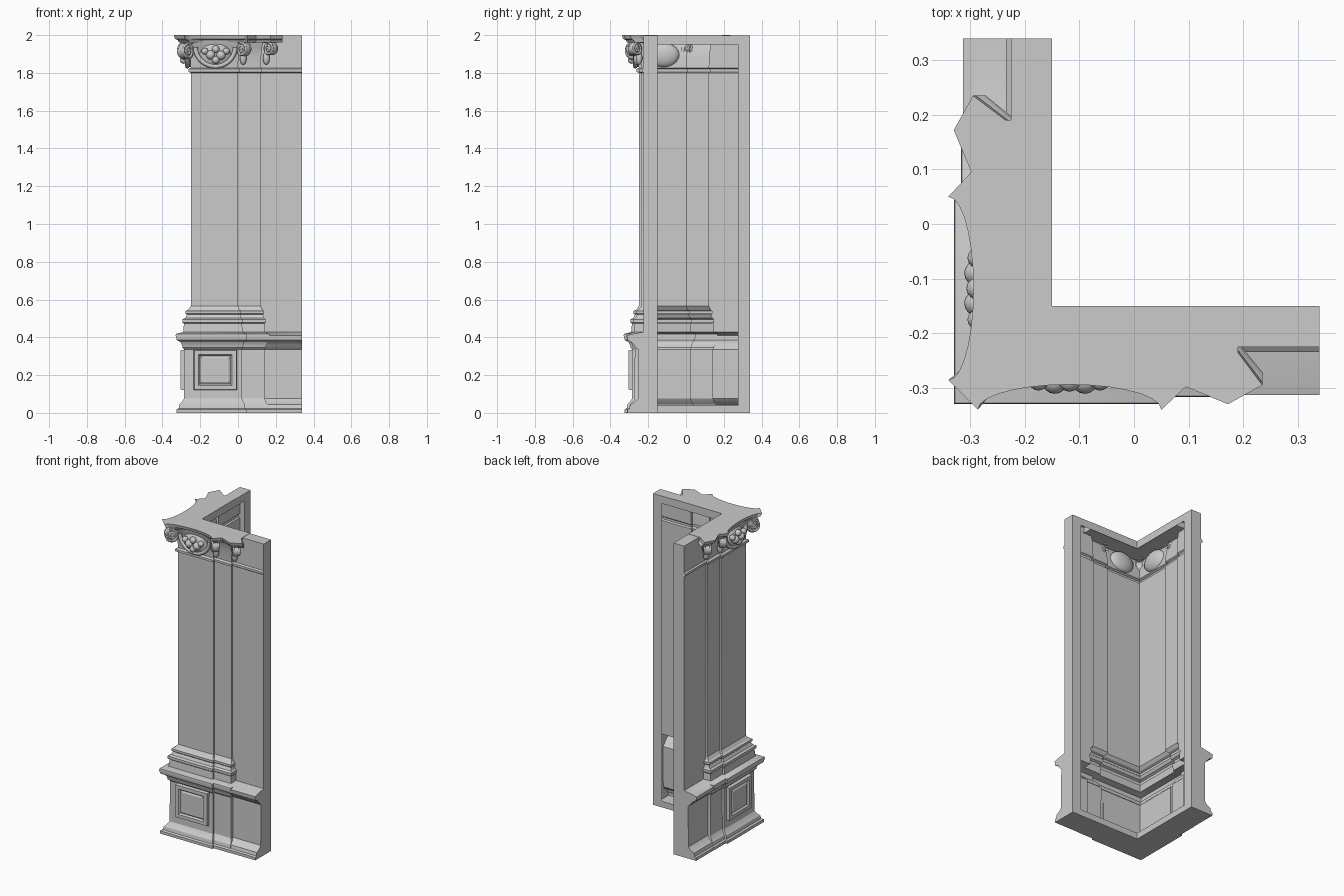
import bpy, bmesh, math
from mathutils import Vector, Matrix

if "Cube" in bpy.data.objects:
    bpy.data.objects.remove(bpy.data.objects["Cube"])

SWAP = Matrix(((0, 1, 0, 0), (1, 0, 0, 0), (0, 0, 1, 0), (0, 0, 0, 1)))  # mirror on the diagonal


def finish(bm, name, mirror=False, angle=35):
    bmesh.ops.recalc_face_normals(bm, faces=bm.faces)
    me = bpy.data.meshes.new(name)
    bm.to_mesh(me)
    bm.free()
    if mirror:
        me.transform(SWAP)
        me.flip_normals()
    for p in me.polygons:
        p.use_smooth = True
    me.set_sharp_from_angle(angle=math.radians(angle))
    ob = bpy.data.objects.new(name, me)
    bpy.context.collection.objects.link(ob)
    return ob


def tube(name, pts, radius, mirror=False):
    cu = bpy.data.curves.new(name, 'CURVE')
    cu.dimensions = '3D'
    cu.bevel_depth = radius
    cu.bevel_resolution = 2
    cu.use_fill_caps = True
    sp = cu.splines.new('POLY')
    sp.points.add(len(pts) - 1)
    for p, (x, y, z) in zip(sp.points, pts):
        p.co = (y, x, z, 1) if mirror else (x, y, z, 1)
    sp.use_smooth = True
    ob = bpy.data.objects.new(name, cu)
    bpy.context.collection.objects.link(ob)


def blob(name, c, r, mirror=False):
    bm = bmesh.new()
    bmesh.ops.create_uvsphere(bm, u_segments=16, v_segments=10, radius=1)
    bmesh.ops.transform(bm, matrix=Matrix.Translation(c) @ Matrix.Diagonal((*r, 1)), verts=bm.verts)
    finish(bm, name, mirror)


def both_wings(half):
    return half + [(y, x) for x, y in reversed(half)]


# Moulded shell: height, pilaster projection, wall projection
PROFILE = [(0, .075, .085), (.018, .075, .085), (.024, .064, .075), (.045, .06, .07),
           (.058, .047, .045), (.075, .036, .03), (.335, .034, .028), (.345, .044, .04),
           (.36, .046, .05), (.375, .055, .065), (.385, .074, .085), (.41, .08, .088),
           (.418, .078, .06), (.428, .04, 0), (.472, .036, 0), (.478, .044, 0), (.495, .044, 0),
           (.502, .03, 0), (.52, .021, 0), (.526, .028, 0), (.54, .028, 0), (.546, .014, 0),
           (.565, 0, 0), (1.8, 0, 0), (1.806, .013, .009), (1.82, .013, .009),
           (1.827, 0, 0), (1.89, .004, 0), (1.94, .014, 0), (1.97, .028, 0), (1.998, .03, 0)]
INNER, END, LIP = -.15, .34, .275


def plan(m, w):
    k, ym, ys, yw = .6 * m, -.25 - m, -.237 - m, -.225 - w
    half = [(LIP, INNER), (END, INNER), (END, yw), (.12 + k, yw), (.12 + k, ys), (k, ys), (k, ym)]
    return half + [(ym, ym)] + [(y, x) for x, y in reversed(half)]


bm = bmesh.new()
rows = [[bm.verts.new((x, y, z)) for x, y in plan(m, w)] for z, m, w in PROFILE]
for a, b in zip(rows, rows[1:]):
    for i in range(len(a) - 1):
        bm.faces.new((a[i], a[i + 1], b[i + 1], b[i]))
# Caps and the narrow back lips at top and bottom
for row, z, zl in ((rows[0], 0, .04), (rows[-1], 1.998, 1.95)):
    c = bm.verts.new((INNER, INNER, z))
    cl = bm.verts.new((INNER, INNER, zl))
    bm.faces.new([*row, c])
    for v in (row[0], row[-1]):
        e = bm.verts.new((v.co.x, v.co.y, zl))
        bm.faces.new((v, c, cl, e))
finish(bm, "pilaster_shell", angle=30)

# Abacus: concave sides between pointed corners
arc = [(-.118 + .168 * math.cos(t), -.34 + .046 * math.sin(t))
       for t in [math.pi * i / 14 for i in range(15)]]
half = [(.19, -.15), (.19, -.235), (.235, -.295), (.172, -.33), (.095, -.298)] + arc
outline = both_wings(half)
bm = bmesh.new()
levels = []
for z, s in ((1.962, .92), (1.974, .94), (1.98, .98), (2.0, 1)):
    ring = []
    for x, y in outline:
        y2 = y * s if y < -.2 else y
        x2 = x * s if x < -.2 else x
        ring.append(bm.verts.new((x2, y2, z)))
    ring.append(bm.verts.new((INNER, INNER, z)))
    levels.append(ring)
n = len(levels[0])
for a, b in zip(levels, levels[1:]):
    for i in range(n):
        bm.faces.new((a[i], a[(i + 1) % n], b[(i + 1) % n], b[i]))
bm.faces.new(levels[0])
bm.faces.new(levels[-1])
finish(bm, "abacus")


# Scroll volutes on the diagonals
def volute(name, c, d, r, width, mirror=False):
    d = Vector((*d, 0)).normalized()
    axis = Vector((-d.y, d.x, 0))
    up = Vector((0, 0, 1))
    c = Vector(c)
    rot = Matrix((d, up, axis)).transposed().to_4x4()
    bm = bmesh.new()
    bmesh.ops.create_cone(bm, cap_ends=True, segments=24, radius1=r, radius2=r, depth=width)
    bmesh.ops.transform(bm, matrix=Matrix.Translation(c) @ rot, verts=bm.verts)
    finish(bm, name + "_roll", mirror)
    for s in (-1, 1):
        pts = [c + axis * s * width / 2 - d * .05 + up * (r + .004)]
        for i in range(33):
            t = math.pi / 2 - i / 32 * math.pi * 3.5
            q = r * (1 - .8 * i / 32)
            pts.append(c + axis * s * width / 2 + d * q * math.cos(t) + up * q * math.sin(t))
        tube(name + "_scroll", pts, .006, mirror)


volute("corner_volute", (-.277, -.277, 1.915), (-1, -1), .042, .04)

for mir in (False, True):
    volute("inner_volute", (.03, -.278, 1.925), (1, -1), .036, .035, mir)
    volute("outer_volute", (.172, -.268, 1.928), (1, -1), .034, .035, mir)
    # Hanging leaves below the volutes
    for x, y in ((.028, -.262), (.15, -.248)):
        blob("hanging_leaf", (x, y, 1.878), (.018, .017, .035), mir)
    # Basket with fruit and festoon rim
    blob("basket", (-.12, -.255, 1.895), (.085, .032, .065), mir)
    for x, z, r in ((-.145, 1.895, .024), (-.09, 1.893, .024), (-.118, 1.868, .02),
                    (-.175, 1.915, .018), (-.062, 1.915, .018), (-.118, 1.925, .02)):
        blob("fruit", (x, -.287, z), (r, r, r), mir)
    rim = [(-.12 + .105 * math.cos(t), -.268, 1.935 + .1 * math.sin(t))
           for t in [math.pi + math.pi * i / 20 for i in range(21)]]
    tube("festoon", rim, .012, mir)

    # Framed panel on the pedestal
    bm = bmesh.new()
    loops = []
    for g, y in ((0, -.283), (.004, -.304), (.026, -.304), (.034, -.294), (.044, -.3)):
        x0, x1, z0, z1 = -.235 + g, -.005 - g, .12 + g, .335 - g
        loops.append([bm.verts.new((x, y, z)) for x, z in ((x0, z0), (x1, z0), (x1, z1), (x0, z1))])
    for a, b in zip(loops, loops[1:]):
        for i in range(4):
            bm.faces.new((a[i], a[(i + 1) % 4], b[(i + 1) % 4], b[i]))
    bm.faces.new(loops[-1])
    bm.normal_update()
    finish(bm, "pedestal_panel", mir, 25)
